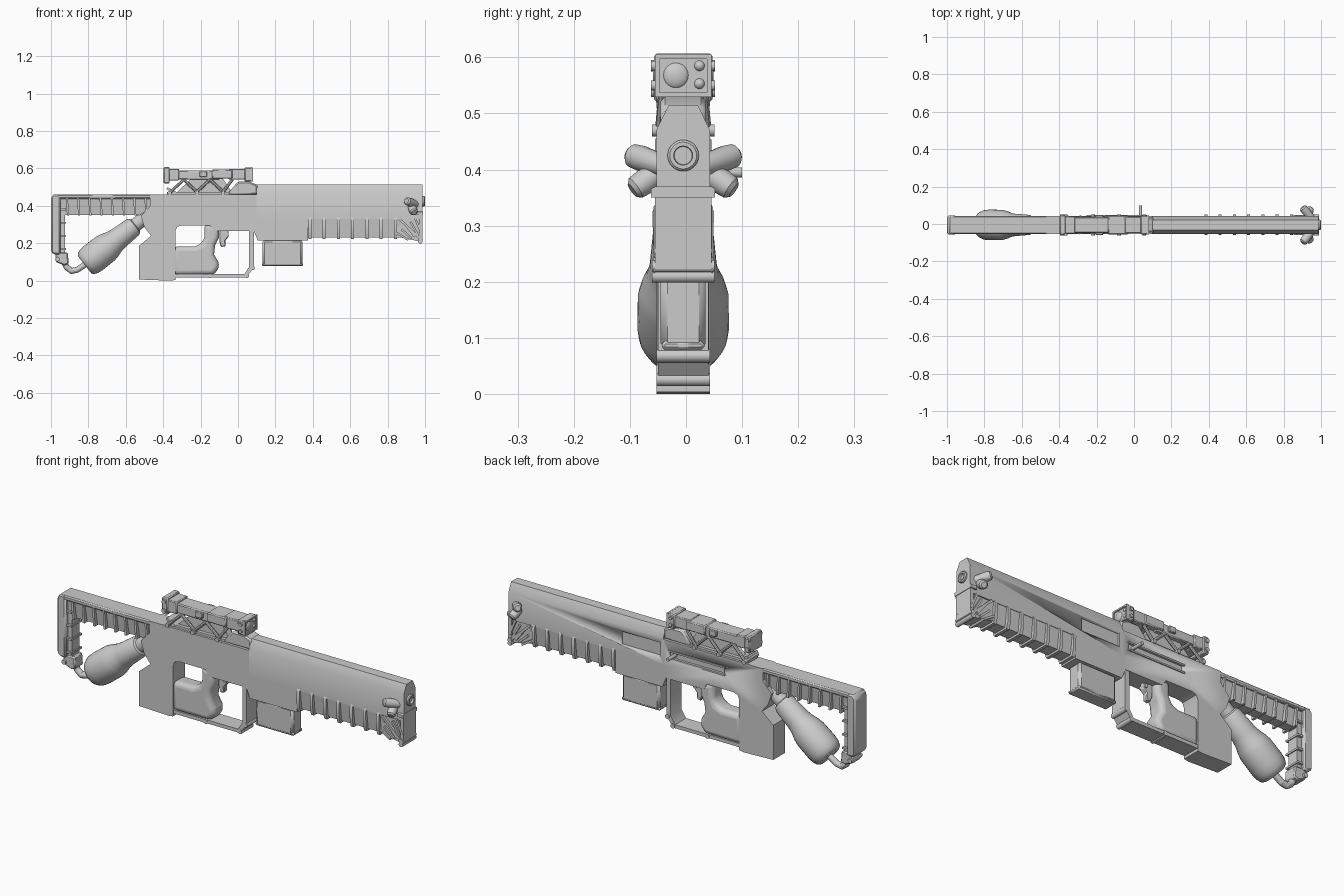
import bpy, bmesh, math
from mathutils import Vector

if "Cube" in bpy.data.objects:
    bpy.data.objects.remove(bpy.data.objects["Cube"])

C = -0.005   # centre plane of the gun in y


def finish(name, bm, bevel=0, segs=1, angle=35):
    bmesh.ops.recalc_face_normals(bm, faces=bm.faces)
    me = bpy.data.meshes.new(name)
    bm.to_mesh(me)
    bm.free()
    for p in me.polygons:
        p.use_smooth = True
    me.set_sharp_from_angle(angle=math.radians(angle))
    ob = bpy.data.objects.new(name, me)
    bpy.context.collection.objects.link(ob)
    if bevel:
        m = ob.modifiers.new("bevel", 'BEVEL')
        m.width, m.segments, m.limit_method = bevel, segs, 'ANGLE'
        m.angle_limit = math.radians(40)
    return ob


def prism(name, pts, half, bevel=0, segs=1, y=C, angle=35):
    """Side profile (x, z) extruded symmetrically across y."""
    bm = bmesh.new()
    f = bm.faces.new([bm.verts.new((x, y - half, z)) for x, z in pts])
    r = bmesh.ops.extrude_face_region(bm, geom=[f])
    bmesh.ops.translate(bm, vec=(0, 2 * half, 0),
                        verts=[v for v in r['geom'] if isinstance(v, bmesh.types.BMVert)])
    return finish(name, bm, bevel, segs, angle)


def box(name, x0, x1, z0, z1, half, bevel=0, y=C):
    return prism(name, [(x0, z0), (x1, z0), (x1, z1), (x0, z1)], half, bevel, 1, y)


def section(name, pts, x0, x1, bevel=0):
    """Cross-section (y, z) extruded along x; half given, mirrored."""
    loop = [(y, z) for y, z in pts] + [(-y, z) for y, z in reversed(pts)]
    bm = bmesh.new()
    a, b = [[bm.verts.new((x, C + y, z)) for y, z in loop] for x in (x0, x1)]
    bm.faces.new(a)
    bm.faces.new(b)
    n = len(loop)
    for i in range(n):
        bm.faces.new((a[i], a[(i + 1) % n], b[(i + 1) % n], b[i]))
    return finish(name, bm, bevel)


def lathe(name, p0, axis, prof, n=24):
    """Profile of (distance along axis, radius) turned around the axis."""
    p0, d = Vector(p0), Vector(axis).normalized()
    u = d.orthogonal().normalized()
    w = d.cross(u)
    bm = bmesh.new()
    rings = [[bm.verts.new(p0 + d * t + r * (math.cos(k * math.tau / n) * u + math.sin(k * math.tau / n) * w))
              for k in range(n)] for t, r in prof]
    for a, b in zip(rings, rings[1:]):
        for k in range(n):
            bm.faces.new((a[k], a[(k + 1) % n], b[(k + 1) % n], b[k]))
    bm.faces.new(rings[0])
    bm.faces.new(rings[-1])
    return finish(name, bm)


def rod(name, a, b, r, n=12):
    d = Vector(b) - Vector(a)
    return lathe(name, a, d, [(0, r), (d.length, r)], n)


def pin(name, x, z, half, r, n=12):
    return rod(name, (x, C - half, z), (x, C + half, z), r, n)


def bar(name, a, b, t, half):
    """Flat strip of thickness t between two side-view points."""
    a, b = Vector(a), Vector(b)
    d = (b - a).normalized() * t / 2
    s = Vector((-d.y, d.x))
    return prism(name, [a - s, b - s, b + s, a + s], half)


def cut(ob, x0, x1, z0, z1):
    c = box("recess_cutter", x0, x1, z0, z1, 0.02, y=C + 0.049 + 0.008)
    c.hide_render = True
    m = ob.modifiers.new("recess", 'BOOLEAN')
    m.operation, m.solver, m.object = 'DIFFERENCE', 'EXACT', c
    bpy.context.view_layer.objects.active = ob
    bpy.ops.object.modifier_apply(modifier=m.name)
    bpy.data.objects.remove(c)


# Receiver, with thumbhole top edge and rear grip block
receiver = prism("receiver", [
    (-0.47, .462), (0.1, .462), (0.1, .33), (0.375, .33), (0.375, .215), (0.105, .215), (0.085, .265),
    (-0.13, .265), (-0.15, .296), (-0.3, .296), (-0.325, .288), (-0.335, .265), (-0.335, .004), (-0.36, 0),
    (-0.53, .006), (-0.53, .185), (-0.465, .24), (-0.5, .285), (-0.52, .345), (-0.47, .40)], 0.048)
cut(receiver, -0.25, 0.065, .375, .41)

# Barrel shroud with chamfered top
shroud = section("barrel_shroud", [(.048, .33), (.048, .47), (.026, .515)], 0.1, 0.987)
cut(shroud, 0.12, 0.34, .37, .44)
section("front_flange", [(.057, .35), (.057, .366), (.049, .37)], 0.955, 0.99)
lathe("muzzle", (0.98, C, .425), (1, 0, 0), [(0, .028), (.015, .028), (.019, .024), (.019, .017), (.008, .016)])
prism("sight_ramp", [(-.06, .46), (0, .53), (.06, .53), (.105, .512), (.105, .46)], 0.04, 0.008)

# Bolt handle and slot lining on the far side
rod("bolt_handle", (0.035, C + .03, .395), (0.035, 0.1, .395), 0.009)
for z in (.373, .411):
    box("slot_rail", -0.255, 0.07, z - .004, z + .004, 0.004, y=C + .049)

# Ribbed handguard
section("handguard_core", [(.034, .232), (.046, .335)], 0.37, 0.87)
for i in range(7):
    x = 0.385 + 0.076 * i
    section("handguard_fin", [(.044, .222), (.053, .25), (.055, .325), (.048, .338)], x - .008, x + .008)
prism("handguard_nose", [(.85, .335), (.982, .335), (.985, .22), (.96, .212), (.85, .235)], 0.041)
for i in range(5):
    bar("nose_fin", (0.85 + .024 * i, .255 + .02 * i), (0.91 + .018 * i, .218 + .008 * i), .011, 0.051)
bar("nose_edge", (.862, .33), (.985, .215), .012, .053)
box("nose_frame", .968, .987, .215, .355, 0.05)
for z in (.21, .227):
    pin("nose_lip", .975, z, 0.056, 0.012)

# Gas vents either side of the muzzle
for s in (-1, 1):
    for a, b in (((.955, .03, .405), (.905, .09, .425)), ((.925, .03, .405), (.94, .085, .367))):
        pa, pb = (Vector((p[0], C + s * p[1], p[2])) for p in (a, b))
        L = (pb - pa).length
        lathe("gas_vent", pa, pb - pa, [(0, .019), (L - .02, .023), (L, .021), (L + .007, .014)], 16)
    rod("front_screw", (.975, C + s * .04, .36), (.975, C + s * .055, .36), .008)

# Magazine
box("magazine", .13, .345, .078, .22, 0.04, 0.012)
box("magazine_floor", .127, .348, .078, .095, 0.038, 0.006)

# Trigger guard, grip and trigger
prism("trigger_guard", [(.085, .27), (.085, .07), (.045, .018), (-.34, .018), (-.34, .036), (.035, .036),
                        (.06, .075), (.06, .27)], 0.045)
for x, z in ((.047, .026), (.078, .068), (-.15, .026)):
    pin("guard_knuckle", x, z, 0.048, 0.012)
prism("pistol_grip", [
    (-.18, .305), (-.10, .29), (-.102, .23), (-.122, .19), (-.128, .14), (-.105, .10), (-.10, .07), (-.13, .03),
    (-.345, .03), (-.345, .183), (-.23, .183), (-.195, .198), (-.18, .23)], 0.046, 0.025, 4, angle=60)
prism("trigger", [(-.10, .27), (-.05, .27), (-.05, .235), (-.068, .215), (-.066, .185), (-.09, .18), (-.1, .21)],
      0.014, 0.004)
pin("trigger_pin", -.06, .25, .02, .01)

# Skeleton stock
box("stock_top", -.99, -.46, .438, .462, 0.048, 0.006)
section("stock_web", [(.024, .352), (.034, .44)], -.95, -.47)
for i in range(8):
    x = -.915 + .06 * i
    bar("stock_fin", (x, .443), (x + .006, .348), .011, 0.045)
prism("butt_plate", [(-1, .155), (-1, .445), (-.985, .462), (-.95, .462), (-.95, .14), (-.985, .14)], 0.05, 0.008)
box("butt_inner", -.955, -.925, .15, .44, 0.03)
for z in (.17, .24, .31, .38):
    box("butt_rib", -.955, -.92, z - .005, z + .005, 0.042)

# Gas bottle with hinge and feed pipe
lathe("gas_bottle", (-.82, C, .085), (math.cos(.663), 0, math.sin(.663)),
      [(0, .058), (.008, .07), (.03, .079), (.06, .082), (.14, .081), (.17, .075), (.20, .065), (.23, .06),
       (.325, .054), (.34, .047), (.345, .037), (.43, .037)], 32)
prism("bottle_hinge", [(-.975, .10), (-.975, .15), (-.91, .15), (-.905, .09), (-.93, .082)], 0.035, 0.006)
pin("hinge_pin", -.965, .115, 0.045, 0.012)
path = [(-.93, .10), (-.915, .07), (-.89, .052), (-.86, .058), (-.82, .085)]
for a, b in zip(path, path[1:]):
    rod("feed_pipe", (a[0], C, a[1]), (b[0], C, b[1]), 0.016)
    lathe("pipe_joint", (b[0], C, b[1]), (0, 1, 0),
          [(.016 * math.sin(t * .3), .016 * math.cos(t * .3)) for t in range(-5, 6)], 12)

# Scope on its truss mount
box("scope_eyepiece", -.398, -.365, .52, .607, 0.052, 0.005)
box("scope_rear", -.37, -.315, .535, .598, 0.046, 0.004)
box("scope_body", -.32, -.10, .54, .59, 0.042, 0.005)
box("scope_middle", -.14, -.03, .545, .595, 0.05, 0.005)
box("scope_front", -.05, .045, .54, .598, 0.044, 0.004)
box("scope_hood", .035, .074, .53, .605, 0.05, 0.005)
for z in (.533, .601):
    box("hood_rim", .07, .08, z - .004, z + .004, 0.05)
for s in (-1, 1):
    box("hood_rim_side", .07, .08, .53, .605, 0.004, y=C + s * .046)
for y, z, r in ((-.018, .568, .024), (.024, .585, .01), (.024, .553, .01)):
    lathe("scope_lens", (.07, y, z), (1, 0, 0),
          [(.011 * math.sin(t * .31), r * math.cos(t * .31)) for t in range(6)])
for x, z, r in ((-.385, .54, .011), (-.385, .585, .011), (.055, .55, .009), (.055, .585, .009)):
    pin("scope_screw", x, z, 0.057, r)
box("scope_window", -.205, -.165, .555, .585, 0.054, 0.003)
zig = [(-.36, .475), (-.29, .54), (-.22, .475), (-.15, .54), (-.08, .475), (-.03, .54)]
for s in (-1, 1):
    for a, b in zip(zig, zig[1:]):
        rod("mount_strut", (a[0], C + s * .042, a[1]), (b[0], C + s * .036, b[1]), 0.008, 8)
box("mount_base", -.38, -.03, .455, .474, 0.036)
prism("mount_core", [(-.33, .47), (-.25, .545), (-.08, .545), (-.03, .47)], 0.018)
for x in (-.365, -.22, -.08):
    pin("mount_pin", x, .47, 0.056, 0.011)
bar("mount_foot", (-.38, .495), (-.33, .468), .012, .04)
